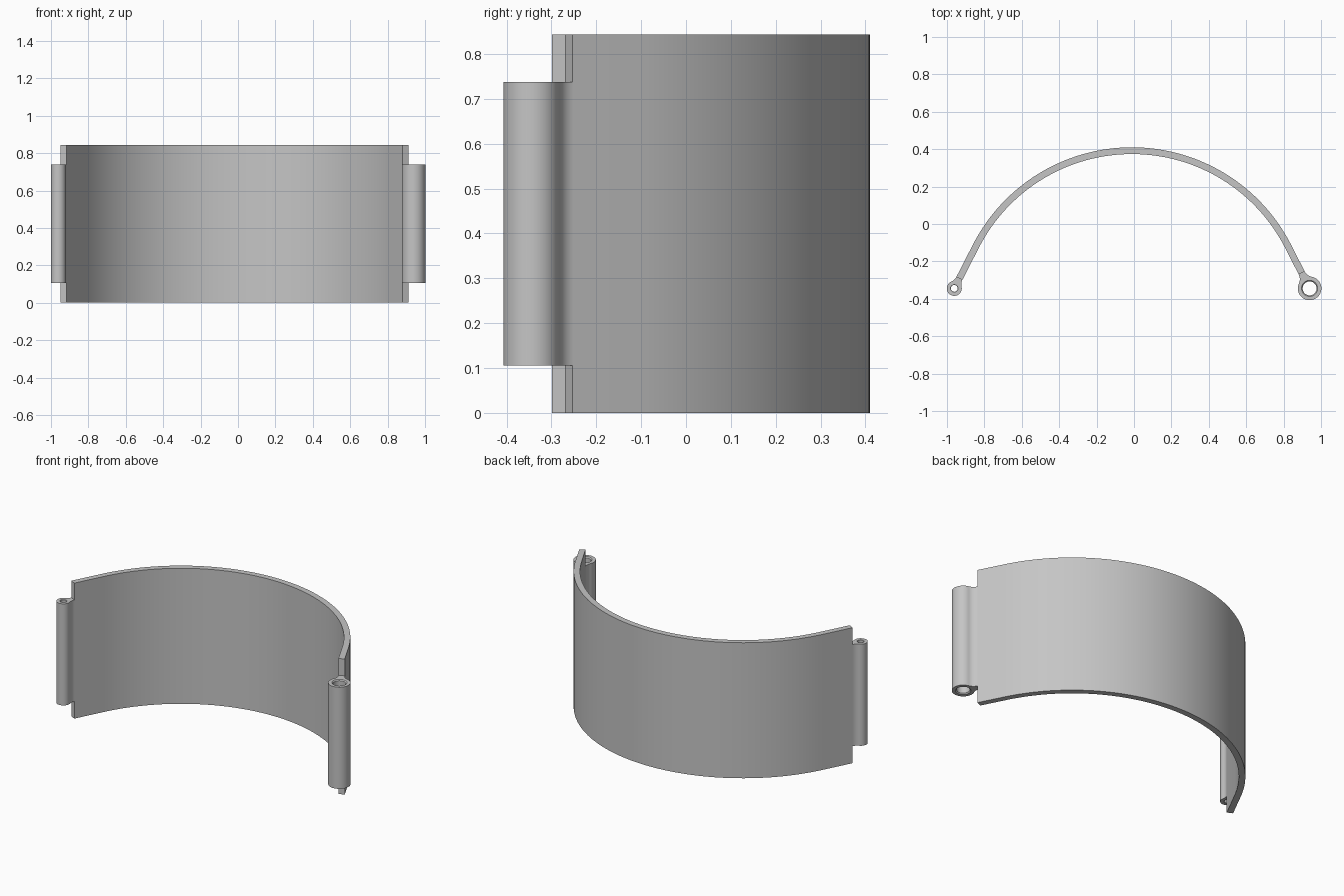
import bpy, bmesh
from math import sin, cos, radians, hypot, atan2, pi
from mathutils import Vector

cube = bpy.data.objects.get("Cube")
if cube:
    bpy.data.objects.remove(cube)

HEIGHT = 0.843
HINGE_Z = (0.106, 0.738)
CENTRE = Vector((-0.011, -0.545))
RADIUS = 0.955           # outer radius of the arc
THICK = 0.036
SWEEP = radians(62.9)    # half angle of the arc before the straight ends
TAIL = {-1: 0.194, 1: 0.161}

grey = bpy.data.materials.new("light_grey")
grey.use_nodes = True
colour = (0.56, 0.56, 0.56, 1)
grey.diffuse_color = colour
grey.node_tree.nodes["Principled BSDF"].inputs["Base Color"].default_value = colour


def sweep_rings(name, rings):
    """Join closed rings, each a list of (x, y, z), into one closed solid."""
    bm = bmesh.new()
    rows = [[bm.verts.new(p) for p in ring] for ring in rings]
    for row, nxt in zip(rows, rows[1:] + rows[:1]):
        n = len(row)
        for i in range(n):
            bm.faces.new((row[i], row[(i + 1) % n], nxt[(i + 1) % n], nxt[i]))
    return finish(name, bm)


def finish(name, bm):
    bmesh.ops.recalc_face_normals(bm, faces=bm.faces[:])
    mesh = bpy.data.meshes.new(name)
    bm.to_mesh(mesh)
    bm.free()
    mesh.materials.append(grey)
    ob = bpy.data.objects.new(name, mesh)
    bpy.context.collection.objects.link(ob)
    bpy.ops.object.select_all(action='DESELECT')
    ob.select_set(True)
    bpy.context.view_layer.objects.active = ob
    bpy.ops.object.shade_smooth_by_angle(angle=radians(25))
    return ob


def tail_frame(side):
    """Outward normal and run-out direction at one end of the arc."""
    normal = Vector((side * sin(SWEEP), cos(SWEEP)))
    run = Vector((side * cos(SWEEP), -sin(SWEEP)))
    return normal, run


def band_end(side, radius):
    normal, run = tail_frame(side)
    return CENTRE + normal * radius + run * TAIL[side]


# Curved band: arc with a straight run-out at both ends
def band_edge(radius, steps=64):
    angles = [SWEEP * (2 * i / steps - 1) for i in range(steps + 1)]
    arc = [CENTRE + radius * Vector((sin(a), cos(a))) for a in angles]
    return [band_end(-1, radius)] + arc + [band_end(1, radius)]


bm = bmesh.new()
outer, inner = band_edge(RADIUS), band_edge(RADIUS - THICK)
sections = []
for o, i in zip(outer, inner):
    corners = ((o, 0), (o, HEIGHT), (i, HEIGHT), (i, 0))
    sections.append([bm.verts.new((p.x, p.y, z)) for p, z in corners])
for a, b in zip(sections, sections[1:]):
    for k in range(4):
        m = (k + 1) % 4
        bm.faces.new((a[k], a[m], b[m], b[k]))
bm.faces.new(sections[0])
bm.faces.new(sections[-1])
finish("curved_band", bm)


# Hinge barrel with a filleted neck, bored through and chamfered
def hinge(name, side, length, radius, bore, chamfer):
    normal, run = tail_frame(side)
    centre = band_end(side, RADIUS - THICK / 2) + run * length
    w = THICK / 2
    fillet = (length**2 + w**2 - radius**2) / (2 * (radius - w))
    touch = atan2(w + fillet, length)      # angle where fillet meets barrel

    # Outline in local axes: u points back to the band, v across it
    steps = 10
    start, end = touch + pi, 1.5 * pi
    half = [(length + fillet * cos(t), w + fillet + fillet * sin(t))
            for t in (start + (end - start) * i / steps for i in range(1, steps + 1))]
    face = [(length, w * (1 - 2 * i / 6)) for i in range(1, 6)]
    lower = [(u, -v) for u, v in reversed(half)]
    turn = 2 * (pi - touch)
    barrel = [(radius * cos(t), radius * sin(t))
              for t in (-touch - turn * i / 48 for i in range(49))]
    outline = half + face + lower + barrel

    def ring(z, r=None):
        pts = []
        for u, v in outline:
            s = 1 if r is None else r / hypot(u, v)
            p = centre - run * u * s + normal * v * s
            pts.append((p.x, p.y, z))
        return pts

    z0, z1 = HINGE_Z
    wide = bore + chamfer
    sweep_rings(name, [ring(z0), ring(z1), ring(z1, wide), ring(z1 - chamfer, bore),
                       ring(z0 + chamfer, bore), ring(z0, wide)])


hinge("right_hinge_barrel", -1, 0.060, 0.040, 0.018, 0.002)
hinge("left_hinge_barrel", 1, 0.093, 0.063, 0.037, 0.006)
